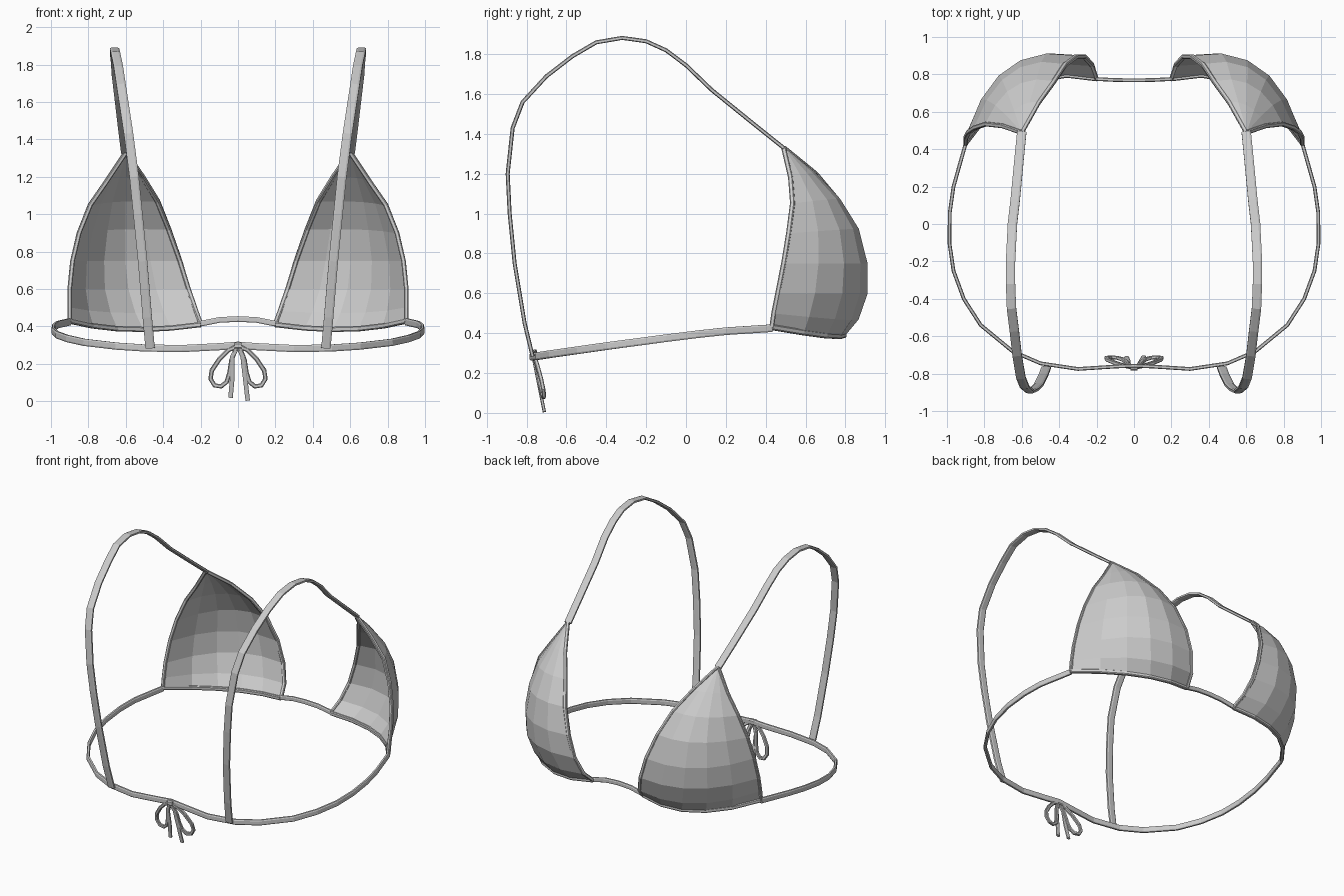
import bpy, bmesh
from mathutils import Vector

if "Cube" in bpy.data.objects:
    bpy.data.objects.remove(bpy.data.objects["Cube"])


def finish(name, bm, mirror=True, shell=0):
    bmesh.ops.remove_doubles(bm, verts=bm.verts, dist=0.0005)
    bmesh.ops.recalc_face_normals(bm, faces=bm.faces)
    me = bpy.data.meshes.new(name)
    bm.to_mesh(me)
    bm.free()
    ob = bpy.data.objects.new(name, me)
    bpy.context.collection.objects.link(ob)
    if shell:
        s = ob.modifiers.new("shell", 'SOLIDIFY')
        s.thickness, s.offset = shell, 0
    if mirror:
        ob.modifiers.new("mirror", 'MIRROR')
    return ob


def ribbon(name, pts, up, w, t, mirror=True):
    """Sweep a flat w x t section along pts; w is measured towards up."""
    pts = [Vector(p) for p in pts]
    up = Vector(up)
    bm = bmesh.new()
    rings = []
    for i, p in enumerate(pts):
        a, b = pts[max(i - 1, 0)], pts[min(i + 1, len(pts) - 1)]
        tan = (b - a).normalized()
        if abs(p.x) < 1e-6 and mirror:
            tan = Vector((1 if b.x > a.x else -1, 0, 0))
        side = (up - tan * up.dot(tan)).normalized()
        nor = tan.cross(side)
        rings.append([bm.verts.new(p + side * (w / 2 * u) + nor * (t / 2 * v))
                      for u, v in ((1, .6), (.6, 1), (-.6, 1), (-1, .6),
                                   (-1, -.6), (-.6, -1), (.6, -1), (1, -.6))])
    for r, q in zip(rings, rings[1:]):
        for k in range(8):
            bm.faces.new((r[k], r[(k + 1) % 8], q[(k + 1) % 8], q[k]))
    for r in (rings[0], rings[-1]):
        if not (mirror and abs(sum(v.co.x for v in r)) < 1e-4):
            bm.faces.new(r)
    return finish(name, bm, mirror)


# Cup: outer edge, middle and inner edge columns, apex to hem
outer = [(.60, .49, 1.33), (.70, .525, 1.18), (.79, .535, 1.05), (.85, .515, .9),
         (.885, .49, .75), (.90, .46, .6), (.90, .44, .5), (.90, .43, .43)]
mid = [(.60, .49, 1.33), (.62, .62, 1.2), (.64, .73, 1.07), (.655, .805, .92),
       (.665, .835, .75), (.655, .83, .6), (.62, .79, .47), (.58, .74, .385)]
inner = [(.60, .49, 1.33), (.51, .65, 1.2), (.43, .76, 1.07), (.37, .85, .92),
         (.31, .895, .75), (.265, .895, .6), (.225, .85, .48), (.20, .775, .41)]
COLS = 5
bm = bmesh.new()
rows = []
for o, m, i in zip(outer, mid, inner):
    o, m, i = Vector(o), Vector(m), Vector(i)
    c = 2 * m - (o + i) / 2          # control point so the arc passes through m
    rows.append([(1 - s)**2 * o + 2 * s * (1 - s) * c + s * s * i
                 for s in (k / COLS for k in range(COLS + 1))])
grid = [[bm.verts.new(p) for p in r] for r in rows]
bm.verts.ensure_lookup_table()
for k in range(COLS):
    for a, b in zip(grid[1:], grid[2:]):
        bm.faces.new((a[k], a[k + 1], b[k + 1], b[k]))
    bm.faces.new((grid[0][0], grid[1][k + 1], grid[1][k]))
for v in grid[0][1:]:
    bm.verts.remove(v)
finish("cup", bm, shell=0.012)

# Piping along the three cup edges
ribbon("cup_outer_trim", outer, (0, 1, 0.3), .024, .024)
ribbon("cup_inner_trim", inner, (1, 0, 0.3), .024, .024)
ribbon("cup_hem", rows[-1], (0, 0, 1), .028, .024)

# Shoulder strap, front to back
ribbon("shoulder_strap", [
    (.60, .49, 1.33), (.615, .34, 1.45), (.635, .13, 1.62), (.65, 0, 1.745),
    (.655, -.1, 1.82), (.66, -.2, 1.865), (.66, -.32, 1.882), (.655, -.45, 1.86),
    (.64, -.57, 1.79), (.625, -.7, 1.69), (.605, -.82, 1.56), (.585, -.87, 1.43),
    (.555, -.895, 1.2), (.535, -.885, 1.0), (.51, -.86, .75), (.485, -.81, .45),
    (.47, -.77, .285)], (1, 0, 0), .05, .02)

# Front bridge and back band
ribbon("front_bridge", [(0, .768, .44), (.1, .77, .435), (.2, .775, .415)],
       (0, 0, 1), .03, .02)
band = [(.90, .43, .425), (.965, .2, .41), (.985, .06, .395), (.987, -.1, .375),
        (.965, -.25, .355), (.91, -.4, .335), (.82, -.54, .315), (.65, -.68, .295),
        (.5, -.745, .285), (.3, -.775, .282), (.1, -.762, .292), (0, -.758, .30)]
ribbon("back_band", band, (0, 0, 1), .038, .02)


# Bow: loops and hanging tails, drawn in x-z and tilted inwards
def hang(pts, sx=1, bulge=0):
    return [(x * sx, -.77 + .06 * (.3 - z) / .3 + bulge * abs(x), z) for x, z in pts]


loop = [(.0, .295), (.05, .275), (.10, .225), (.14, .165), (.147, .12), (.125, .085),
        (.09, .08), (.06, .105), (.045, .155), (.035, .22), (.01, .285)]
for side, sx in (("right", 1), ("left", -1)):
    ribbon("bow_loop_" + side, hang(loop, sx, .12), (0, 1, 0), .02, .024, False)
ribbon("bow_tail_right", hang([(.0, .295), (.025, .24), (.035, .15), (.052, .005)]),
       (0, 1, 0), .016, .024, False)
ribbon("bow_tail_left", hang([(.0, .295), (-.03, .24), (-.03, .13), (-.04, .02)]),
       (0, 1, 0), .016, .024, False)
ribbon("bow_knot", [(-.02, -.765, .297), (.02, -.765, .297)],
       (0, 0, 1), .035, .035, False)
